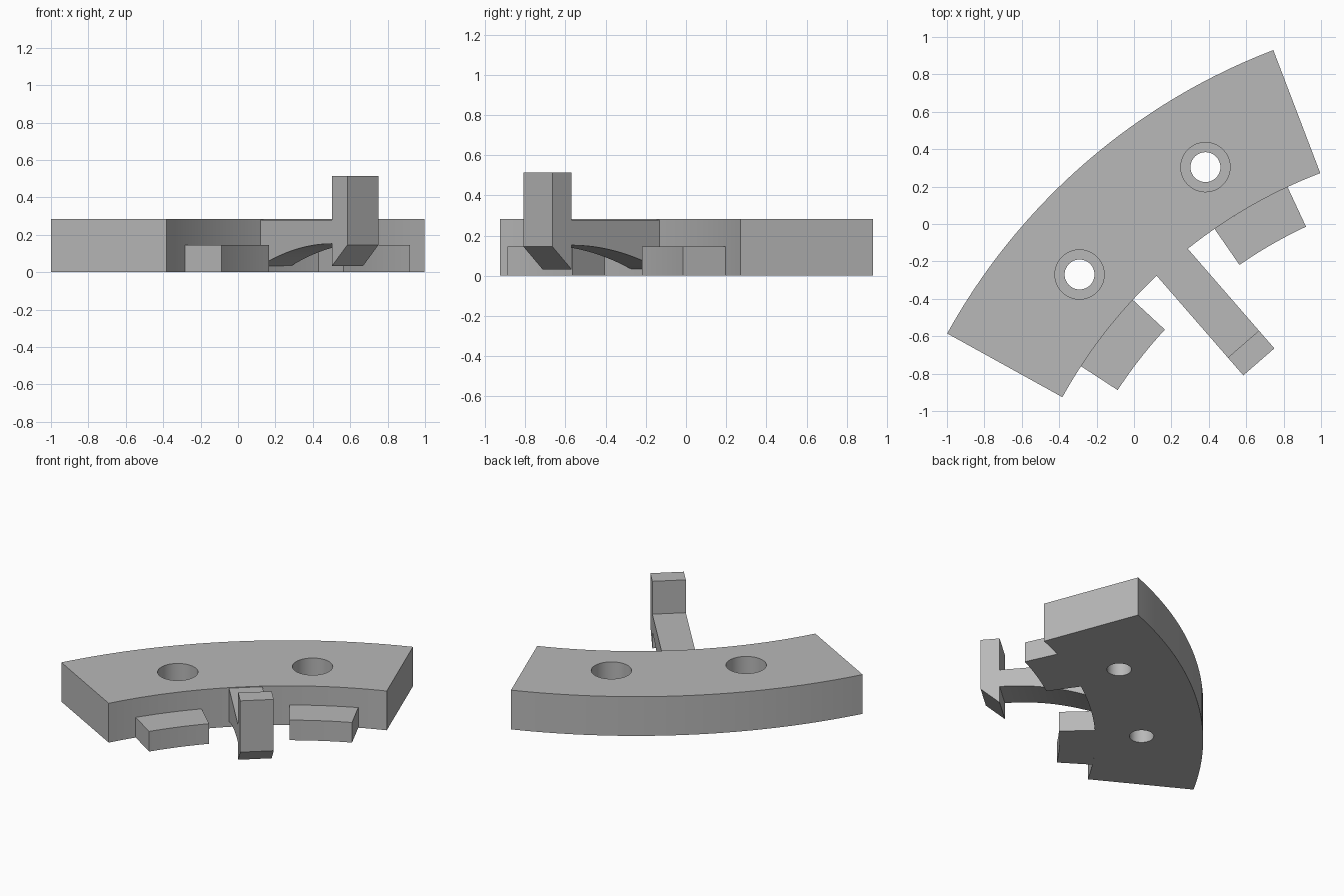
import bpy, bmesh
from math import sin, cos, radians, pi
from mathutils import Vector

cube = bpy.data.objects.get("Cube")
if cube:
    bpy.data.objects.remove(cube, do_unlink=True)

grey = bpy.data.materials.new("light grey")
grey.use_nodes = True
grey.diffuse_color = (0.48, 0.48, 0.48, 1)
grey.node_tree.nodes["Principled BSDF"].inputs["Base Color"].default_value = grey.diffuse_color

# Shared arc centre, symmetry axis and dimensions
CENTRE = Vector((1.945, -2.213, 0))
AXIS = radians(131)
OUT = Vector((cos(AXIS), sin(AXIS), 0))
SIDE = Vector((sin(AXIS), -cos(AXIS), 0))
INNER, OUTER, HEIGHT = 2.66, 3.364, 0.283
TAB_HEIGHT = 0.145
ARM_HALF = 0.11


def prism(name, outline, sweep):
    """Closed outline swept along a vector."""
    bm = bmesh.new()
    face = bm.faces.new([bm.verts.new(p) for p in outline])
    new = bmesh.ops.extrude_face_region(bm, geom=[face])["geom"]
    bmesh.ops.translate(bm, vec=sweep, verts=[g for g in new if isinstance(g, bmesh.types.BMVert)])
    bmesh.ops.recalc_face_normals(bm, faces=bm.faces)
    mesh = bpy.data.meshes.new(name)
    bm.to_mesh(mesh)
    bm.free()
    mesh.materials.append(grey)
    obj = bpy.data.objects.new(name, mesh)
    bpy.context.collection.objects.link(obj)
    return obj


def activate(obj):
    bpy.ops.object.select_all(action='DESELECT')
    obj.select_set(True)
    bpy.context.view_layer.objects.active = obj


def arc(radius, start, end, steps):
    angles = [AXIS + radians(start + (end - start) * i / steps) for i in range(steps + 1)]
    return [CENTRE + radius * Vector((cos(a), sin(a), 0)) for a in angles]


def sector(name, inner, outer, start, end, height, steps):
    outline = arc(outer, start, end, steps) + arc(inner, end, start, steps)
    return prism(name, outline, Vector((0, 0, height)))


def drill(target, x, y, radius, bottom, top):
    ring = [(x + radius * cos(2 * pi * i / 48), y + radius * sin(2 * pi * i / 48), bottom)
            for i in range(48)]
    cutter = prism("hole_cutter", ring, Vector((0, 0, top - bottom)))
    cutter.hide_render = True
    activate(target)
    mod = target.modifiers.new("hole", 'BOOLEAN')
    mod.operation, mod.solver, mod.object = 'DIFFERENCE', 'EXACT', cutter
    bpy.ops.object.modifier_apply(modifier=mod.name)
    bpy.data.objects.remove(cutter, do_unlink=True)


# Curved body with two counterbored holes
body = sector("curved_body", INNER, OUTER, -20.1, 20.06, HEIGHT, 40)
for x, y in ((0.382, 0.304), (-0.291, -0.27)):
    drill(body, x, y, 0.08, -0.1, 0.4)
    drill(body, x, y, 0.132, TAB_HEIGHT, 0.4)

# Low tabs on the inner side
parts = [body]
for name, start, end in (("left_tab", -16, -6.3), ("right_tab", 6.2, 15.9)):
    parts.append(sector(name, 2.426, INNER, start, end, TAB_HEIGHT, 10))


def on_axis(r, z):
    return CENTRE + OUT * r - SIDE * (ARM_HALF - 0.004) + Vector((0, 0, z))


# Clip arm with arched underside, upright post and slanted hook
FACE, BACK, ROOT, LOW = 1.952, 2.078, 2.665, 0.032
arch = []
for i in range(17):
    t = i / 16
    arch.append(on_axis(BACK + (ROOT - BACK) * t, LOW + 0.12 * (1 - t * t)))
profile = [on_axis(FACE, TAB_HEIGHT), on_axis(BACK, LOW)] + arch
profile += [on_axis(ROOT, 0.278), on_axis(BACK, 0.278), on_axis(BACK, 0.515), on_axis(FACE, 0.515)]
parts.append(prism("clip_arm", profile, SIDE * (2 * ARM_HALF)))

for part in parts:
    activate(part)
    bpy.ops.object.shade_smooth_by_angle(angle=radians(30))
